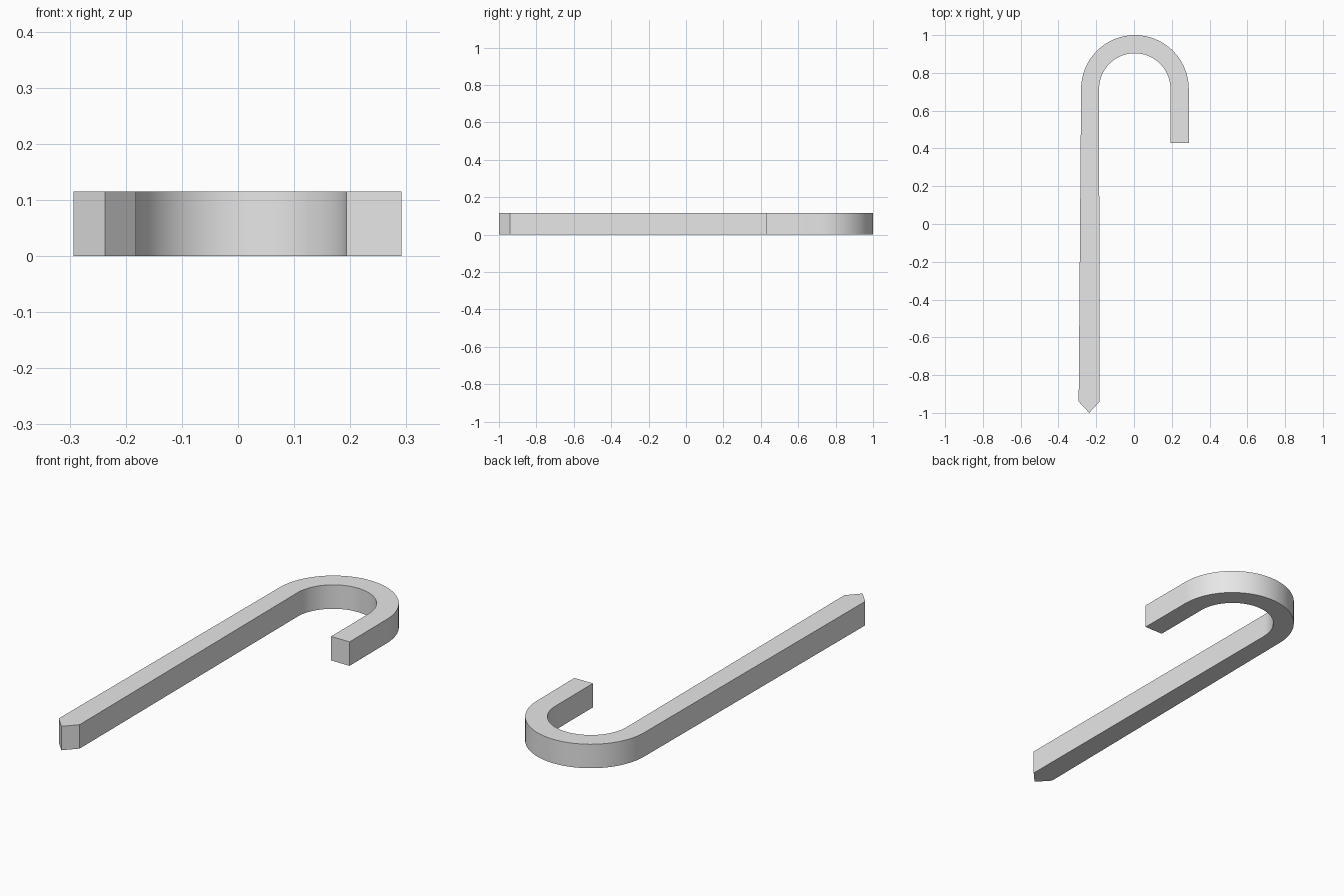
import bpy
import bmesh
from math import cos, sin, pi, radians

cube = bpy.data.objects.get("Cube")
if cube:
    bpy.data.objects.remove(cube, do_unlink=True)

HEIGHT = 0.115
BEND_Y = 0.715
SEGMENTS = 48


def half_circle(cx, radius):
    """Points from the left side over the top to the right side."""
    angles = [pi * (1 - i / SEGMENTS) for i in range(SEGMENTS + 1)]
    return [(cx + radius * cos(a), BEND_Y + radius * sin(a)) for a in angles]


# Outline: pointed tip, tapered shaft, round bend and short hook end
outline = [(-0.237, -1.0), (-0.293, -0.94)]
outline += half_circle(0.005, 0.285)
outline += [(0.291, 0.43), (0.193, 0.43)]
outline += reversed(half_circle(0.004, 0.189))
outline += [(-0.182, -0.94)]

# Extrude the outline into a solid bar
bm = bmesh.new()
base = bm.faces.new([bm.verts.new((x, y, 0)) for x, y in outline])
top = bmesh.ops.extrude_face_region(bm, geom=[base], use_keep_orig=True)
top_verts = [g for g in top["geom"] if isinstance(g, bmesh.types.BMVert)]
bmesh.ops.translate(bm, verts=top_verts, vec=(0, 0, HEIGHT))
bmesh.ops.recalc_face_normals(bm, faces=bm.faces)
mesh = bpy.data.meshes.new("hooked_bar")
bm.to_mesh(mesh)
bm.free()

bar = bpy.data.objects.new("hooked_bar", mesh)
bpy.context.collection.objects.link(bar)

# Plain grey material
grey = bpy.data.materials.new("light_grey")
grey.use_nodes = True
colour = (0.8, 0.8, 0.8, 1)
grey.diffuse_color = colour
grey.node_tree.nodes["Principled BSDF"].inputs["Base Color"].default_value = colour
mesh.materials.append(grey)

# Smooth bend with sharp edges
bpy.ops.object.select_all(action="DESELECT")
bar.select_set(True)
bpy.context.view_layer.objects.active = bar
bpy.ops.object.shade_smooth_by_angle(angle=radians(30))
